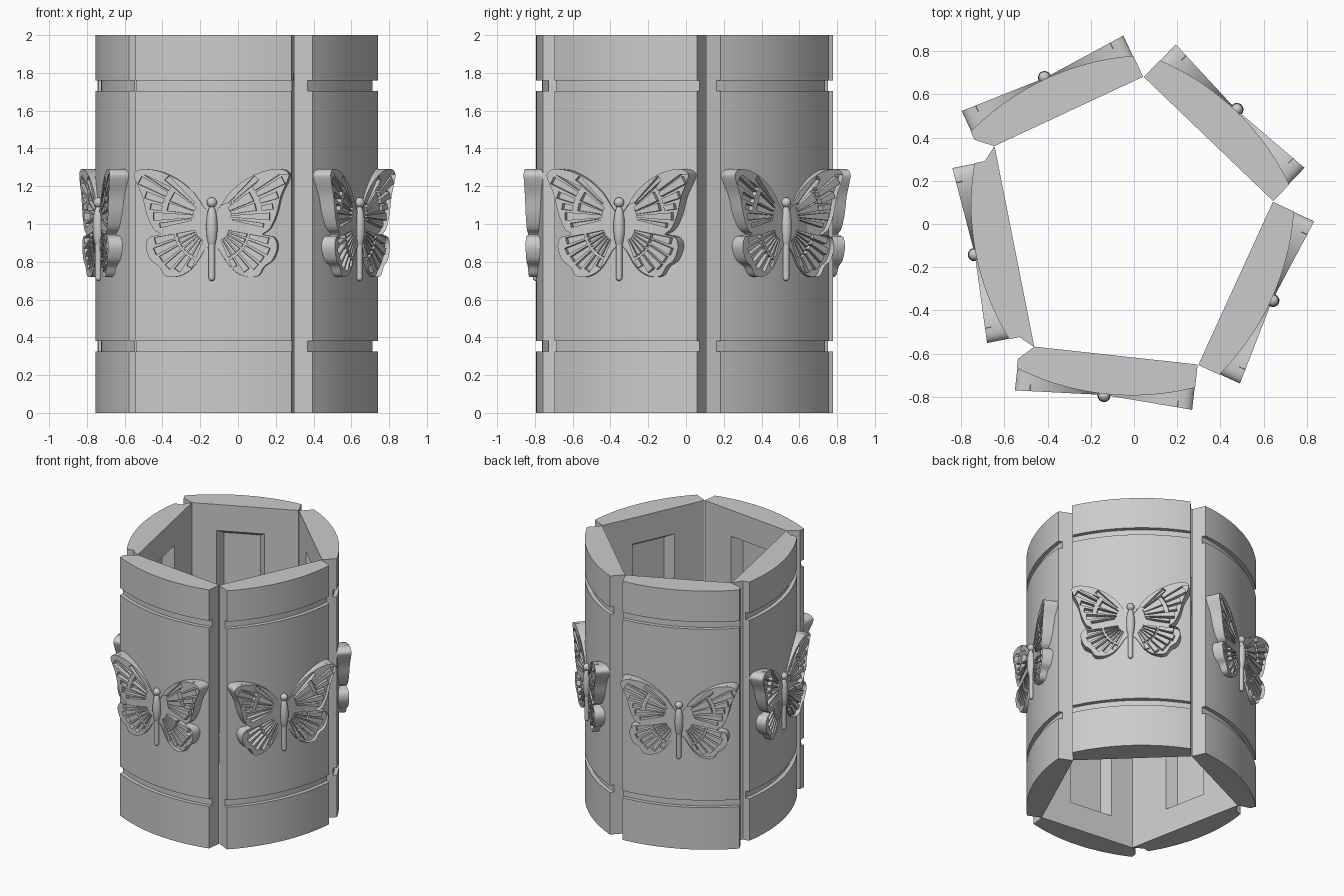
import bpy, bmesh, math
from mathutils import Matrix, Vector

if "Cube" in bpy.data.objects:
    bpy.data.objects.remove(bpy.data.objects["Cube"], do_unlink=True)

grey = bpy.data.materials.new("plain grey")
grey.use_nodes = True
grey.diffuse_color = (0.6, 0.6, 0.6, 1)
grey.node_tree.nodes["Principled BSDF"].inputs["Base Color"].default_value = (0.6, 0.6, 0.6, 1)

HALF, EDGE, CROWN = 0.415, 0.107, 0.182   # panel half width, edge and middle thickness
SAG = CROWN - EDGE
RADIUS = (HALF ** 2 + SAG ** 2) / (2 * SAG)


def add_object(name, mesh):
    ob = bpy.data.objects.new(name, mesh)
    bpy.context.collection.objects.link(ob)
    mesh.materials.clear()
    mesh.materials.append(grey)
    return ob


def mesh_from(name, bm):
    bmesh.ops.recalc_face_normals(bm, faces=bm.faces)
    me = bpy.data.meshes.new(name)
    bm.to_mesh(me)
    bm.free()
    return me


def evaluated_mesh(ob):
    dg = bpy.context.evaluated_depsgraph_get()
    return bpy.data.meshes.new_from_object(ob.evaluated_get(dg))


def smooth(ob, angle=30):
    bpy.ops.object.select_all(action='DESELECT')
    ob.select_set(True)
    bpy.context.view_layer.objects.active = ob
    bpy.ops.object.shade_smooth_by_angle(angle=math.radians(angle))


def loft(rings):
    bm = bmesh.new()
    loops = [[bm.verts.new(p) for p in ring] for ring in rings]
    for a, b in zip(loops, loops[1:]):
        for i in range(len(a)):
            j = (i + 1) % len(a)
            bm.faces.new((a[i], a[j], b[j], b[i]))
    bm.faces.new(loops[0])
    bm.faces.new(loops[-1])
    return bm


# Curved panel: end style is "square", "chamfer" or "tab"
def end_points(style, side):
    shapes = {"square": [(HALF, 0)],
              "chamfer": [(HALF - 0.07, 0), (HALF, 0.065)],
              "tab": [(HALF + 0.06, 0), (HALF, 0.058)]}
    return [(side * x, d) for x, d in shapes[style]]


def panel_ring(left, right, z, groove):
    pts = end_points(left, -1)[::-1] + end_points(right, 1)
    steps = 32
    for i in range(steps + 1):
        x = HALF - 2 * HALF * i / steps
        d = CROWN - RADIUS + math.sqrt(RADIUS ** 2 - x * x)
        pts.append((x, d - groove))
    return [(x, -d, z) for x, d in pts]


def make_panel(name, left, right):
    levels = [(0, 0)]
    for low, high in ((0.325, 0.38), (1.705, 1.76)):
        levels += [(low, 0), (low, 0.03), (high, 0.03), (high, 0)]
    levels.append((2, 0))
    bm = loft([panel_ring(left, right, z, g) for z, g in levels])
    ob = add_object(name, mesh_from(name, bm))

    # tapered pocket in the inner face
    def rect(w, z, y):
        return [(-w, y, 1 - z), (w, y, 1 - z), (w, y, 1 + z), (-w, y, 1 + z)]
    bm = loft([rect(0.18, 0.81, 0.02), rect(0.13, 0.75, -0.08)])
    cutter = add_object("pocket_cutter", mesh_from("pocket_cutter", bm))
    cutter.hide_render = True
    mod = ob.modifiers.new("pocket", 'BOOLEAN')
    mod.operation, mod.object, mod.solver = 'DIFFERENCE', cutter, 'EXACT'
    me = evaluated_mesh(ob)
    ob.modifiers.clear()
    ob.data = me
    bpy.data.objects.remove(cutter, do_unlink=True)
    smooth(ob)
    return ob


# Butterfly wings: outline of one side, with veined cells fanned around two pivots
OUTLINE = [(.008, 1.03), (.05, 1.1), (.1, 1.17), (.18, 1.235), (.28, 1.28), (.37, 1.29),
           (.41, 1.268), (.405, 1.23), (.37, 1.15), (.345, 1.05), (.31, .975), (.272, .945),
           (.33, .93), (.35, .88), (.325, .81), (.28, .775), (.245, .725), (.17, .725),
           (.1, .77), (.04, .86), (.008, .9)]
UPPER = [(40, 46, .1, .3), (33, 38, .25, .41), (25, 31, .25, .41), (16, 22, .25, .35),
         (7, 13, .25, .31), (22, 36, .08, .22), (8, 19, .08, .22),
         (-4, 4, .08, .29), (-13, -8, .09, .26)]
LOWER = [(-14, .29), (-24, .31), (-34, .3), (-44, .3), (-54, .28), (-64, .23)]


def rounded(points, n=4):
    out = []
    for i in range(len(points)):
        p0, p1, p2, p3 = (Vector(points[(i + k) % len(points)]) for k in (-1, 0, 1, 2))
        for s in range(n):
            t = s / n
            out.append(0.5 * (2 * p1 + (p2 - p0) * t + (2 * p0 - 5 * p1 + 4 * p2 - p3) * t * t
                              + (3 * p1 - p0 - 3 * p2 + p3) * t ** 3))
    # keep the outline on its own side of the body
    return [(max(p.x, 0.006), p.y) for p in out]


def sector(pivot, a0, a1, r0, r1):
    corners = [(a0, r0), (a0, r1), (a1, r1), (a1, r0)]
    return [(pivot[0] + r * math.cos(math.radians(a)), pivot[1] + r * math.sin(math.radians(a)))
            for a, r in corners]


def wing_cells():
    cells = [sector((.02, 1.04), *c) for c in UPPER]
    for a, r in LOWER:
        cells.append(sector((.02, .98), a - 3.3, a + 3.3, .07, .17))
        cells.append(sector((.02, .98), a - 3.5, a + 3.5, .185, r))
    return cells


def wing_mesh(name, loops, front, back):
    cu = bpy.data.curves.new(name, 'CURVE')
    cu.dimensions, cu.fill_mode, cu.extrude = '2D', 'BOTH', 0.1
    for side in (-1, 1):
        for pts in loops:
            sp = cu.splines.new('POLY')
            sp.points.add(len(pts) - 1)
            for p, (x, y) in zip(sp.points, pts):
                p.co = (side * x, y, 0, 1)
            sp.use_cyclic_u = True
    tmp = bpy.data.objects.new(name, cu)
    bpy.context.collection.objects.link(tmp)
    me = evaluated_mesh(tmp)
    bpy.data.objects.remove(tmp, do_unlink=True)
    for v in me.vertices:
        x, z, side = v.co
        v.co = (x, -(front(abs(x)) if side > 0 else back(abs(x))), z)
    bm = bmesh.new()
    bm.from_mesh(me)
    bmesh.ops.remove_doubles(bm, verts=bm.verts, dist=1e-5)
    return mesh_from(name, bm)


def wing_top(x):
    return 0.187 + 0.024 * x / 0.41


def wing_floor(x):
    return wing_top(x) - 0.03


outline = rounded(OUTLINE)
veins_mesh = wing_mesh("wing_veins", [outline] + wing_cells(), wing_top, wing_floor)
base_mesh = wing_mesh("wing_base", [outline], wing_floor, lambda x: 0.1)


# Butterfly body: head, thorax and thin tail
def body_mesh():
    bm = bmesh.new()
    for z, r, h in ((1.114, .027, .027), (.985, .03, .115)):
        m = Matrix.Translation((0, -.19, z)) @ Matrix.Diagonal((r, r, h, 1))
        bmesh.ops.create_uvsphere(bm, u_segments=20, v_segments=14, radius=1, matrix=m)
    bmesh.ops.create_cone(bm, cap_ends=True, segments=16, radius1=.017, radius2=.017, depth=.2,
                          matrix=Matrix.Translation((0, -.19, .815)))
    bmesh.ops.create_uvsphere(bm, u_segments=16, v_segments=10, radius=.017,
                              matrix=Matrix.Translation((0, -.19, .715)))
    return mesh_from("butterfly_body", bm)


body = body_mesh()

# Five panels around the ring: name, inner-face middle, turn, end styles
PANELS = [("front", (-.118, -.605), -6.25, "chamfer", "square"),
          ("left", (.47, -.275), 65.4, "square", "square"),
          ("back_left", (.345, .393), 136.2, "square", "square"),
          ("back_right", (-.334, .506), 205, "square", "chamfer"),
          ("right", (-.553, -.105), 281.2, "tab", "tab")]
for name, (x, y), turn, left, right in PANELS:
    parts = [make_panel(name + "_panel", left, right)]
    for label, me in (("wing_veins", veins_mesh), ("wing_base", base_mesh), ("butterfly_body", body)):
        ob = add_object(name + "_" + label, me.copy())
        smooth(ob, 35)
        parts.append(ob)
    for ob in parts:
        ob.location = (x, y, 0)
        ob.rotation_euler = (0, 0, math.radians(turn))
